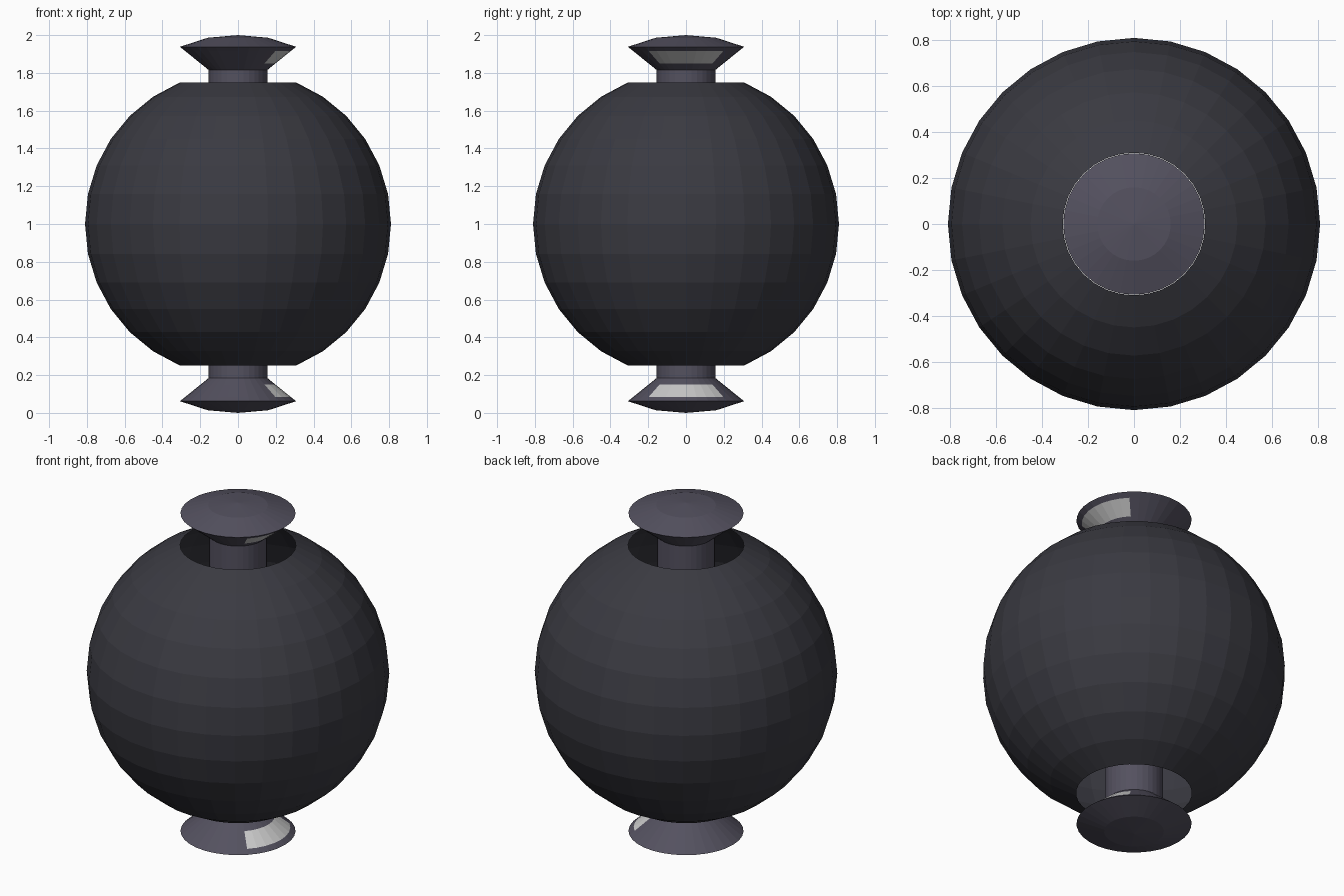
import bpy, bmesh
from math import sin, cos, pi, radians

if "Cube" in bpy.data.objects:
    bpy.data.objects.remove(bpy.data.objects["Cube"])

SEG = 32


def material(name, rgb):
    m = bpy.data.materials.new(name)
    m.diffuse_color = (*rgb, 1)
    m.use_nodes = True
    m.node_tree.nodes["Principled BSDF"].inputs["Base Color"].default_value = m.diffuse_color
    return m


BODY = material("charcoal", (0.042, 0.042, 0.053))
CAP = material("slate", (0.088, 0.082, 0.115))
WINDOW = material("pale_grey", (0.55, 0.55, 0.53))


def lathe(name, profile, mats, flip=False, window_band=None):
    """Revolve (radius, z) points listed bottom to top; flip mirrors about z = 1."""
    bm = bmesh.new()
    rings = []
    for r, z in profile:
        z = 2 - z if flip else z
        if r == 0:
            rings.append([bm.verts.new((0, 0, z))] * SEG)
        else:
            rings.append([bm.verts.new((r * cos(2 * pi * i / SEG), r * sin(2 * pi * i / SEG), z))
                          for i in range(SEG)])
    for k in range(len(rings) - 1):
        a, b = rings[k], rings[k + 1]
        for i in range(SEG):
            j = (i + 1) % SEG
            loop = list(dict.fromkeys((a[i], a[j], b[j], b[i])))
            f = bm.faces.new(loop[::-1] if flip else loop)
            # pale window covers the quarter turn facing +x
            if k == window_band and (i < SEG // 8 or i >= SEG - SEG // 8):
                f.material_index = 1
    me = bpy.data.meshes.new(name)
    bm.to_mesh(me)
    bm.free()
    for m in mats:
        me.materials.append(m)
    ob = bpy.data.objects.new(name, me)
    bpy.context.collection.objects.link(ob)
    return ob


# Spherical shell, open at both ends
R = 0.81
lathe("round_body", [(R * sin(radians(t)), 1 - R * cos(radians(t)))
                     for t in [22.5 + 11.25 * n for n in range(13)]], [BODY])

# Axle running through the shell
lathe("axle", [(0.155, 0.185), (0.155, 1.815)], [CAP])

# Flared end caps with a pale window on the cone
cap = [(0.155, 1.815), (0.197, 1.849), (0.280, 1.916), (0.308, 1.938), (0.16, 1.986), (0, 2.0)]
lathe("top_cap", cap, [CAP, WINDOW], window_band=1)
lathe("bottom_cap", cap, [CAP, WINDOW], flip=True, window_band=1)
